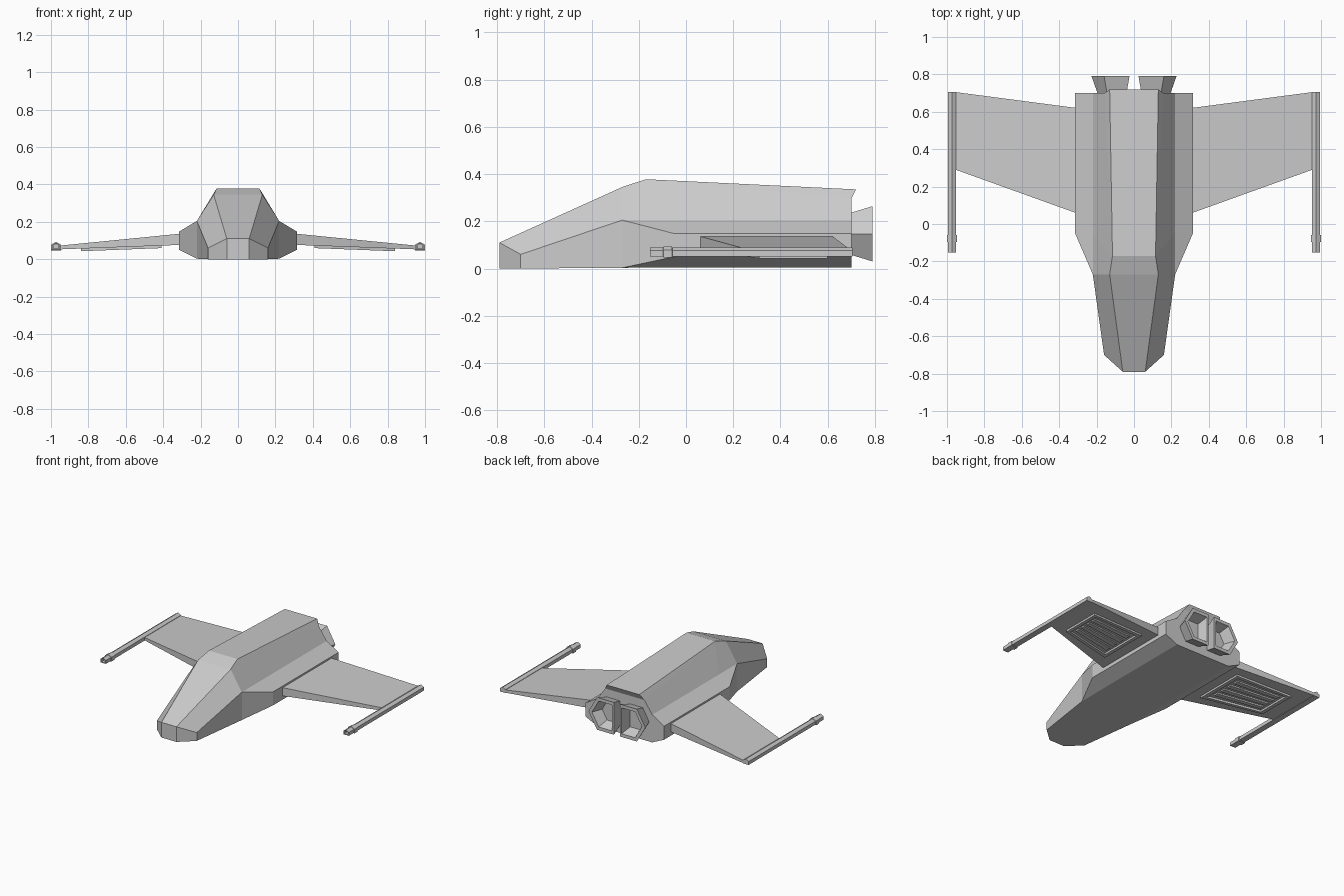
import bpy, bmesh

if "Cube" in bpy.data.objects:
    bpy.data.objects.remove(bpy.data.objects["Cube"])


def loft(name, solids, mirror=True):
    """Each solid is a list of closed rings; repeated points collapse, ends are capped."""
    bm = bmesh.new()
    for rings in solids:
        verts = {}

        def face(points):
            keys = list(dict.fromkeys(tuple(round(c, 5) for c in p) for p in points))
            if len(keys) > 2:
                for k in keys:
                    if k not in verts:
                        verts[k] = bm.verts.new(k)
                bm.faces.new([verts[k] for k in keys])

        n = len(rings[0])
        for a, b in zip(rings, rings[1:]):
            for i in range(n):
                j = (i + 1) % n
                face([a[i], a[j], b[j], b[i]])
        face(rings[0])
        face(rings[-1])
    bmesh.ops.recalc_face_normals(bm, faces=bm.faces)
    mesh = bpy.data.meshes.new(name)
    bm.to_mesh(mesh)
    bm.free()
    obj = bpy.data.objects.new(name, mesh)
    bpy.context.collection.objects.link(obj)
    if mirror:
        obj.modifiers.new("Mirror", 'MIRROR').use_mirror_merge = False
    return obj


def scaled_rings(profile, cx, cz, sections):
    """Rings of an x-z profile placed along y at different scales."""
    return [[(cx + x * s, y, cz + z * s) for x, z in profile] for y, s in sections]


# Fuselage: half rings run bottom, lower side, upper side, shoulder, lip, top
tip, nose_top = (.06, -.79, 0), (.06, -.79, .11)
chin, cheek = (.16, -.70, 0), (.16, -.70, .06)
keel, brow, roof = (.22, -.27, .003), (.22, -.27, .205), (.13, -.27, .345)
peak = (.115, -.17, .378)
lip, tail_top = (.157, .70, .295), (.13, .72, .335)
rear = [(.22, .70, .005), (.315, .70, .05), (.315, .70, .148), (.22, .70, .205), lip]
halves = [
    [tip, tip, nose_top, nose_top, nose_top, nose_top],
    [chin, chin, cheek, cheek, nose_top, nose_top],
    [keel, keel, brow, brow, roof, roof],
    [(.22, -.05, .005), (.315, -.05, .05), (.315, -.05, .148), (.22, -.05, .205), peak, peak],
    rear + [tail_top],
    rear + [lip],
]
loft("fuselage", [[h + [(-x, y, z) for x, y, z in reversed(h)] for h in halves]], mirror=False)

# Tapered swept wings
loft("wings", [[
    [(.305, .057, .077), (.305, .62, .077), (.305, .62, .137), (.305, .057, .137)],
    [(.953, .29, .053), (.953, .705, .053), (.953, .705, .073), (.953, .29, .073)],
]])


# Vent frame and slats under each wing
def vent_bar(u0, u1, v0, v1, depth):
    def ring(u):
        x = .41 + .43 * u
        z = .0735 - .0165 * u
        front, back = .19 + .12 * u, .565 + .035 * u
        ys = [front + (back - front) * v for v in (v0, v1)]
        return [(x, ys[0], z + .004), (x, ys[1], z + .004),
                (x, ys[1], z - depth), (x, ys[0], z - depth)]
    return [ring(u0), ring(u1)]


bars = [vent_bar(0, 1, 0, .07, .014), vent_bar(0, 1, .93, 1, .014),
        vent_bar(0, .06, .07, .93, .014), vent_bar(.94, 1, .07, .93, .014)]
for i in range(4):
    v = .17 + i * .185
    bars.append(vent_bar(.12, .88, v, v + .1, .010))
loft("wing_vents", bars)

# Wingtip cannons with a collar and hollow muzzle
house = [(-.022, -.017), (.022, -.017), (.022, .008), (0, .021), (-.022, .008)]
loft("wingtip_cannons", [scaled_rings(house, .973, .068, [
    (.705, 1), (-.058, 1), (-.060, 1.22), (-.095, 1.22), (-.097, 1),
    (-.153, 1), (-.153, .65), (-.11, .65)])])

# Engine nozzles: hexagons with the inner corner cut flat
hexagon = [(.135, 0), (.068, .117), (-.068, .117), (-.068, -.117), (.068, -.117)]
loft("engine_nozzles", [scaled_rings(hexagon, .092, .147, [
    (.69, .74), (.79, 1), (.79, .8), (.715, .58)])])
